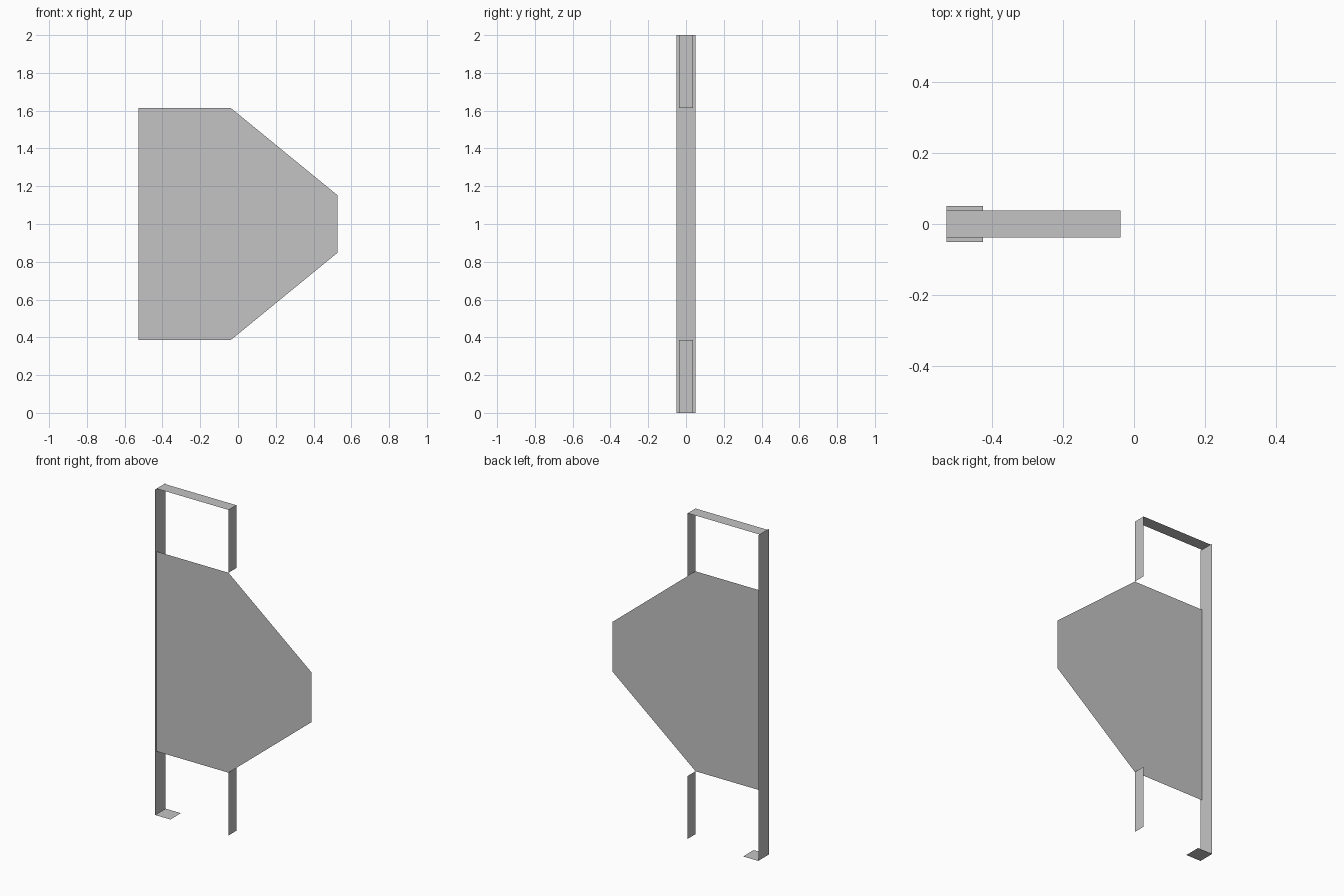
import bpy

cube = bpy.data.objects.get("Cube")
if cube:
    bpy.data.objects.remove(cube, do_unlink=True)

# Single light grey finish
grey = bpy.data.materials.new("light_grey")
grey.use_nodes = True
colour = (0.55, 0.55, 0.55, 1.0)
grey.diffuse_color = colour
grey.node_tree.nodes["Principled BSDF"].inputs["Base Color"].default_value = colour


def sheet(name, points):
    """Thin sheet made of one flat face."""
    mesh = bpy.data.meshes.new(name)
    mesh.from_pydata(points, [], [range(len(points))])
    mesh.materials.append(grey)
    obj = bpy.data.objects.new(name, mesh)
    bpy.context.collection.objects.link(obj)
    return obj


def upright(name, x, half_y, z0, z1):
    """Vertical strip facing +x."""
    return sheet(name, [(x, -half_y, z0), (x, half_y, z0),
                        (x, half_y, z1), (x, -half_y, z1)])


def flat(name, x0, x1, half_y, z):
    """Horizontal strip facing up."""
    return sheet(name, [(x0, -half_y, z), (x1, -half_y, z),
                        (x1, half_y, z), (x0, half_y, z)])


EDGE = 0.527      # half the overall width
INNER = -0.038    # x of the short strips and panel shoulders
WIDE, NARROW = 0.051, 0.038   # half depths of the strips
MID, HALF, TIP = 1.0, 0.614, 0.152   # panel centre and half heights

# Tapered panel on the front edge of the narrow strips
sheet("panel", [(x, -NARROW, MID + dz) for x, dz in (
    (-EDGE, -HALF), (INNER, -HALF), (EDGE, -TIP),
    (EDGE, TIP), (INNER, HALF), (-EDGE, HALF))])

# Tall back strip with its foot tab
upright("back_strip", -EDGE, WIDE, 0.0, 2.0)
flat("foot_tab", -EDGE, -0.424, WIDE, 0.0)

# Top strip and the short strips above and below the panel
flat("top_strip", -EDGE, INNER, NARROW, 2.0)
upright("upper_short_strip", INNER, NARROW, MID + HALF, 2.0)
upright("lower_short_strip", INNER, NARROW, 0.0, MID - HALF)
